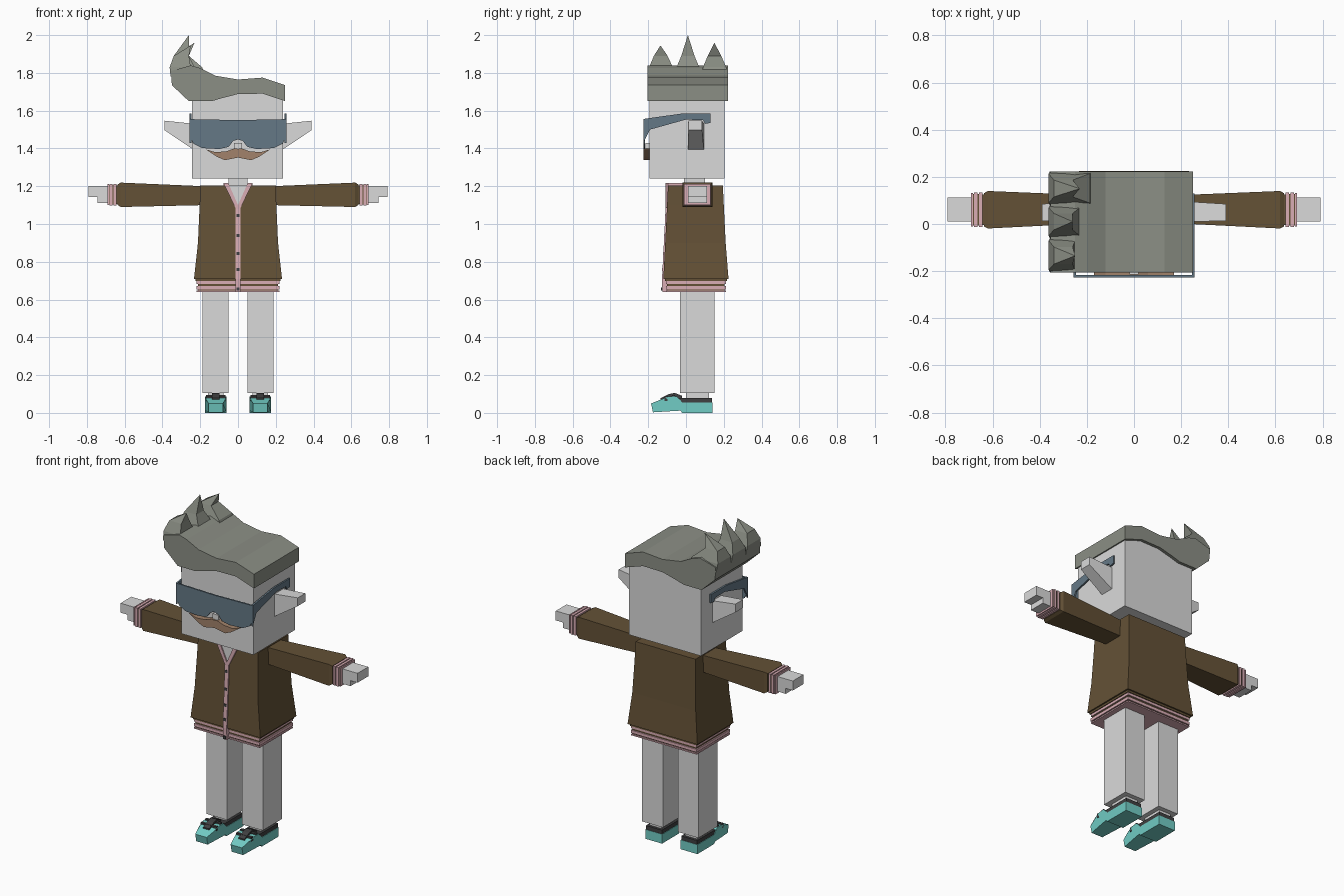
import bpy, bmesh
from mathutils import Vector

cube = bpy.data.objects.get("Cube")
if cube:
    bpy.data.objects.remove(cube, do_unlink=True)


def material(name, *rgb):
    m = bpy.data.materials.new(name)
    m.use_nodes = True
    m.diffuse_color = (*rgb, 1)
    m.node_tree.nodes["Principled BSDF"].inputs["Base Color"].default_value = (*rgb, 1)
    return m


SKIN = material("pale grey", .7, .7, .7)
HAIR = material("hair grey", .26, .275, .235)
BROWN = material("jacket brown", .127, .083, .037)
PINK = material("trim pink", .70, .42, .46)
GLASS = material("glasses blue grey", .13, .19, .24)
TAN = material("moustache tan", .36, .225, .145)
TEAL = material("shoe teal", .17, .62, .57)
DARK = material("dark grey", .05, .05, .052)


def skin_rings(name, rings, mat):
    """Join rings of equally many points into a closed solid."""
    bm = bmesh.new()
    rows = [[bm.verts.new(p) for p in ring] for ring in rings]
    n = len(rows[0])
    for a, b in zip(rows, rows[1:]):
        for i in range(n):
            j = (i + 1) % n
            bm.faces.new((a[i], a[j], b[j], b[i]))
    bm.faces.new(rows[0])
    bm.faces.new(rows[-1])
    bmesh.ops.remove_doubles(bm, verts=bm.verts[:], dist=1e-5)
    bmesh.ops.recalc_face_normals(bm, faces=bm.faces[:])
    mesh = bpy.data.meshes.new(name)
    bm.to_mesh(mesh)
    bm.free()
    mesh.materials.append(mat)
    ob = bpy.data.objects.new(name, mesh)
    bpy.context.collection.objects.link(ob)
    return ob


def place(axis, t, a, b):
    return {"x": (t, a, b), "y": (a, t, b), "z": (a, b, t)}[axis]


def loft(name, axis, sections, mat, s=1):
    """Rectangular sections (t, a0, a1, b0, b1) along an axis; s=-1 mirrors x."""
    rings = []
    for t, a0, a1, b0, b1 in sections:
        quad = ((a0, b0), (a1, b0), (a1, b1), (a0, b1))
        ring = [Vector(place(axis, t, a, b)) for a, b in quad]
        rings.append([Vector((p.x * s, p.y, p.z)) for p in ring])
    return skin_rings(name, rings, mat)


def box(name, x0, x1, y0, y1, z0, z1, mat, s=1):
    return loft(name, "x", [(x0, y0, y1, z0, z1), (x1, y0, y1, z0, z1)], mat, s)


def prism(name, axis, pts, d0, d1, mat, s=1):
    rings = [[Vector(place(axis, d, a, b)) for a, b in pts] for d in (d0, d1)]
    for ring in rings:
        for p in ring:
            p.x *= s
    return skin_rings(name, rings, mat)


def sym(half):
    """Complete a profile whose first and last points lie on x = 0."""
    return half + [(-x, z) for x, z in reversed(half[1:-1])]


# Head, neck and nose
box("head", -.243, .238, -.192, .205, 1.24, 1.72, SKIN)
box("neck", -.05, .05, -.01, .1, 1.15, 1.25, SKIN)
box("nose", -.02, .02, -.215, -.19, 1.395, 1.43, SKIN)

# Swept hair and its spikes
hair_outline = [(.25, 1.65), (.25, 1.735), (.13, 1.775), (0, 1.765), (-.12, 1.785),
                (-.2, 1.825), (-.25, 1.84), (-.355, 1.81), (-.35, 1.735), (-.26, 1.65),
                (-.14, 1.65), (-.09, 1.665), (0, 1.688), (.13, 1.69)]
prism("hair", "y", hair_outline, -.205, .223, HAIR)
for i, (y0, y1, tip_x, tip_y, tip_z, inner) in enumerate([
        (-.205, -.06, -.25, -.135, 1.945, -.23),
        (-.06, .08, -.26, .01, 2, -.21),
        (.08, .223, -.23, .15, 1.96, -.17)]):
    m0, m1 = (y0 + tip_y) / 2, (y1 + tip_y) / 2
    loft(f"hair_spike_{i}", "z", [(1.78, -.357, inner, y0, y1),
                                  (1.83, -.362, inner - .02, y0 + .01, y1 - .01),
                                  (1.89, -.34, -.26, m0, m1),
                                  (tip_z, tip_x, tip_x, tip_y, tip_y)], HAIR)

# Visor glasses and moustache
lens = sym([(0, 1.448), (.025, 1.44), (.05, 1.408), (.1, 1.397), (.19, 1.402),
            (.235, 1.425), (.256, 1.46), (.254, 1.555), (0, 1.55)])
prism("glasses_lens", "y", lens, -.226, -.217, GLASS)
temple = [(-.226, 1.43), (-.19, 1.5), (0, 1.553), (.09, 1.55), (.1, 1.53),
          (.13, 1.535), (.13, 1.585), (-.02, 1.585), (-.226, 1.556)]
moustache = sym([(0, 1.352), (.07, 1.338), (.11, 1.355), (.17, 1.395), (.12, 1.38),
                 (.06, 1.385), (.02, 1.4), (0, 1.398)])
prism("moustache", "y", moustache, -.224, -.19, TAN)

# Jacket body with striped hem
torso = [(.71, -.233, .233, -.12, .225), (.9, -.212, .212, -.11, .21),
         (1.1, -.203, .203, -.1, .2), (1.205, -.2, .2, -.095, .195)]
loft("jacket_body", "z", torso, BROWN)
for i, (z0, z1, inset, mat) in enumerate([
        (.698, .712, .009, BROWN), (.683, .698, .014, PINK), (.672, .683, .02, BROWN),
        (.654, .672, .013, PINK), (.648, .654, .02, BROWN), (.64, .648, .014, PINK)]):
    box(f"hem_band_{i}", -.233 + inset, .233 - inset, -.12 + inset, .225 - inset, z0, z1, mat)

# Front placket, buttons and open neckline
loft("placket", "z", [(.64, -.013, .013, -.125, -.1)] +
     [(z, -.013, .013, y - .007, y + .02) for z, _, _, y, _ in torso[:3]], PINK)
for i, z in enumerate((1.045, .94, .845, .76, .655)):
    y = -.127 + (z - .71) * .055
    box(f"button_{i}", -.008, .008, y - .003, y + .01, z - .008, z + .008, DARK)
prism("neck_opening", "y", [(0, 1.09), (.055, 1.207), (-.055, 1.207)], -.101, -.09, SKIN)
box("collar_back", -.075, .075, .1, .125, 1.19, 1.215, PINK)

for side, s in (("left", 1), ("right", -1)):
    prism(f"{side}_glasses_temple", "x", temple, .247, .257, GLASS, s)
    # Ear wedge
    loft(f"{side}_ear", "x", [(.23, .01, .095, 1.39, 1.53), (.39, .013, .085, 1.497, 1.547)],
         SKIN, s)
    # Neckline trim and collar
    prism(f"{side}_lapel", "y", [(0, 1.075), (.016, 1.09), (.078, 1.218), (.052, 1.218),
                                 (0, 1.1)], -.108, -.085, PINK, s)
    box(f"{side}_collar", .055, .078, -.09, .125, 1.19, 1.217, PINK, s)

    # Sleeve, striped cuff and hand
    loft(f"{side}_sleeve", "x", [(.18, .003, .122, 1.1, 1.2), (.62, -.019, .14, 1.09, 1.219),
                                 (.637, -.01, .13, 1.1, 1.21)], BROWN, s)
    x = .637
    for i, (width, inset, mat) in enumerate([(.006, .008, BROWN), (.015, 0, PINK),
                                             (.006, .006, BROWN), (.015, 0, PINK),
                                             (.005, .006, BROWN), (.007, .002, PINK)]):
        box(f"{side}_cuff_band_{i}", x, x + width, -.012 + inset, .133 - inset,
            1.098 + inset, 1.213 - inset, mat, s)
        x += width
    box(f"{side}_hand", .68, .792, .01, .112, 1.143, 1.2, SKIN, s)
    box(f"{side}_thumb", .68, .745, .01, .112, 1.11, 1.143, SKIN, s)

    # Leg and ankle
    box(f"{side}_leg", .05, .188, -.032, .15, .105, .7, SKIN, s)
    box(f"{side}_ankle", .078, .158, 0, .122, .05, .11, SKIN, s)

    # Shoe, narrowed toward the toe
    shoe_outline = [(-.175, .003), (-.03, .012), (-.02, 0), (.14, 0), (.14, .056), (-.02, .056),
                    (-.05, .088), (-.09, .088), (-.135, .07), (-.185, .05)]
    shoe = prism(f"{side}_shoe", "x", shoe_outline, .062, .174, TEAL, s)
    for v in shoe.data.vertices:
        if v.co.y < -.15:
            v.co.x = .118 * s + (v.co.x - .118 * s) * .68
        elif v.co.y < -.1:
            v.co.x = .118 * s + (v.co.x - .118 * s) * .9
    box(f"{side}_shoe_collar", .065, .171, -.035, .138, .055, .08, DARK, s)
    prism(f"{side}_shoe_tongue", "x", [(-.135, .06), (-.135, .078), (-.09, .1), (-.06, .106),
                                       (-.02, .09), (-.02, .06)], .098, .138, DARK, s)
    for i, (y, z) in enumerate(((-.105, .086), (-.065, .092))):
        box(f"{side}_lace_{i}", .066, .17, y - .008, y + .008, z - .022, z + .004, DARK, s)
